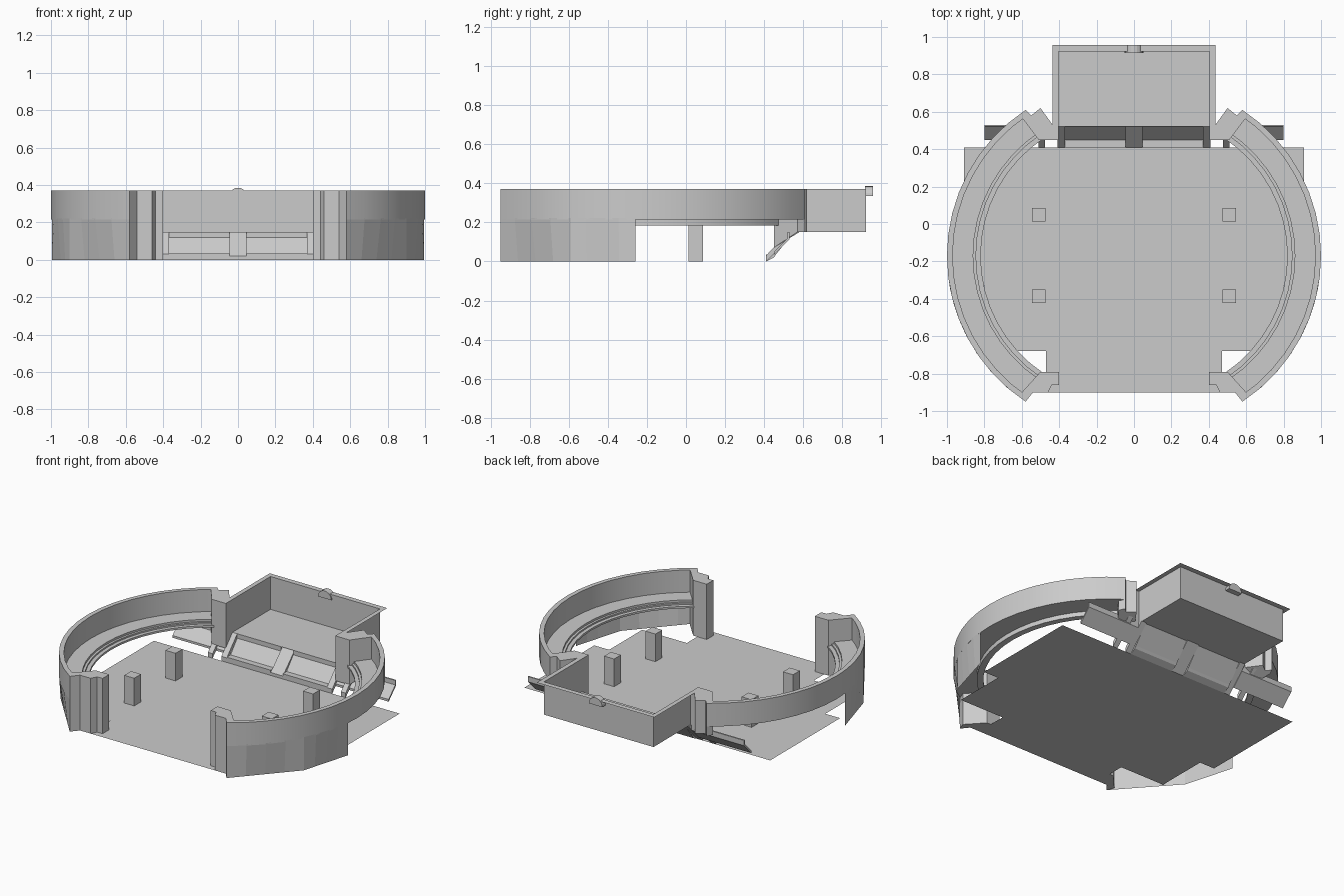
import bpy, bmesh, math

if "Cube" in bpy.data.objects:
    bpy.data.objects.remove(bpy.data.objects["Cube"])

grey = bpy.data.materials.new("plain_grey")
grey.diffuse_color = (0.6, 0.6, 0.6, 1)
grey.use_nodes = True
grey.node_tree.nodes["Principled BSDF"].inputs["Base Color"].default_value = grey.diffuse_color


def make(name, verts, faces, smooth=False):
    """Mesh object from points and faces, with outward normals."""
    me = bpy.data.meshes.new(name)
    me.from_pydata(verts, [], faces)
    bm = bmesh.new()
    bm.from_mesh(me)
    bmesh.ops.recalc_face_normals(bm, faces=bm.faces)
    bm.to_mesh(me)
    bm.free()
    me.materials.append(grey)
    ob = bpy.data.objects.new(name, me)
    bpy.context.collection.objects.link(ob)
    if smooth:
        bpy.ops.object.select_all(action='DESELECT')
        ob.select_set(True)
        bpy.context.view_layer.objects.active = ob
        bpy.ops.object.shade_smooth_by_angle(angle=math.radians(30))
    return ob


def prism(name, bottom, top):
    """Closed solid between two matching outlines."""
    n = len(bottom)
    faces = [tuple(range(n)), tuple(range(n, 2 * n))]
    faces += [(i, (i + 1) % n, n + (i + 1) % n, n + i) for i in range(n)]
    return make(name, bottom + top, faces)


def upright(name, outline, z0, z1):
    return prism(name, [(x, y, z0(y)) for x, y in outline], [(x, y, z1) for x, y in outline])


def across(name, profile, x0, x1):
    """Side profile (y, z) pulled along x."""
    return prism(name, [(x0, y, z) for y, z in profile], [(x1, y, z) for y, z in profile])


def box(name, x0, x1, y0, y1, z0, z1):
    return across(name, [(y0, z0), (y1, z0), (y1, z1), (y0, z1)], x0, x1)


# Curved wall data: arc centre, radius and end angle
CX, CY, R, END = 0.066, -0.17, 0.934, 56.6


def arc(r, deg, z, s):
    a = math.radians(deg)
    return (s * (CX + r * math.cos(a)), CY + r * math.sin(a), z)


# Floor plate with stepped front corners
half = [(0.91, 0.41), (0.91, -0.33), (0.80, -0.33), (0.80, -0.68), (0.47, -0.68), (0.47, -0.90)]
pts = half + [(-x, y) for x, y in reversed(half)]
make("floor", [(x, y, 0) for x, y in pts], [tuple(range(len(pts)))])

ring_section = [(0.934, 0.215), (0.934, 0.37), (0.904, 0.37), (0.904, 0.222), (0.794, 0.222),
                (0.794, 0.208), (0.779, 0.208), (0.779, 0.198), (0.754, 0.198), (0.754, 0.185),
                (0.794, 0.185), (0.794, 0.215)]
back_post = [(0.58, 0.61), (0.55, 0.58), (0.50, 0.62), (0.435, 0.53), (0.405, 0.53),
             (0.405, 0.45), (0.49, 0.45), (0.51, 0.45), (0.60, 0.57)]
front_post = [(0.58, -0.95), (0.54, -0.90), (0.46, -0.90), (0.44, -0.86), (0.40, -0.86),
              (0.40, -0.79), (0.50, -0.79), (0.60, -0.90)]
SEG = 16

for s, side in ((1, "right"), (-1, "left")):
    # Curved wall with inner ledge
    n = len(ring_section)
    verts = [arc(r, -END + 2 * END * i / SEG, z, s)
             for i in range(SEG + 1) for r, z in ring_section]
    faces = [(i * n + k, i * n + (k + 1) % n, (i + 1) * n + (k + 1) % n, (i + 1) * n + k)
             for i in range(SEG) for k in range(n)]
    faces += [tuple(range(n)), tuple(range(SEG * n, SEG * n + n))]
    make("curved_wall_" + side, verts, faces, True)

    # Skirt to the ground at the front, with a coarse lower edge
    verts = []
    for a0, a1 in ((-END, -26.7), (-26.7, -5.5)):
        p, q = arc(R, a0, 0, s), arc(R, a1, 0, s)
        for i in range(5):
            t = i / 4
            verts += [arc(R, a0 + (a1 - a0) * t, 0.222, s),
                      tuple(u + (v - u) * t for u, v in zip(p, q))]
    make("wall_skirt_" + side, verts,
         [(2 * i, 2 * i + 1, 2 * i + 3, 2 * i + 2) for i in range(9) if i != 4])

    # Posts closing the ends of the curved wall
    upright("back_post_" + side, [(s * x, y) for x, y in back_post],
            lambda y: min(0.15, y - 0.38), 0.37)
    upright("front_post_" + side, [(s * x, y) for x, y in front_post], lambda y: 0.0, 0.37)

    # Free-standing floor pillars
    for y, row in ((0.05, "back"), (-0.387, "front")):
        box(f"pillar_{row}_{side}", s * 0.472, s * 0.546, y - 0.036, y + 0.036, 0, 0.185)

    # Sloped panels and their ribs
    across("inner_panel_" + side, [(0.41, 0), (0.41, 0.035), (0.45, 0.035), (0.52, 0.12),
                                   (0.52, 0.15), (0.55, 0.15), (0.46, 0.035), (0.45, 0.02)],
           s * 0.045, s * 0.37)
    across("outer_panel_" + side, [(0.45, 0.035), (0.45, 0.05), (0.52, 0.12), (0.52, 0.15),
                                   (0.53, 0.15), (0.53, 0.115)], s * 0.41, s * 0.80)
    rib = [(0.41, 0), (0.41, 0.03), (0.52, 0.15), (0.56, 0.15)]
    across("inner_rib_" + side, rib, s * 0.37, s * 0.41)
    across("outer_rib_" + side, rib, s * 0.475, s * 0.51)

across("centre_rib", [(0.41, 0), (0.41, 0.02), (0.54, 0.15), (0.56, 0.15)], -0.045, 0.045)

# Back tray: floor, three walls and a thin outward rim
X, Y0, Y1, Z0, Z1 = 0.405, 0.52, 0.922, 0.15, 0.37
RX, RY = 0.435, 0.957
make("tray", [(-X, Y0, Z0), (X, Y0, Z0), (X, Y1, Z0), (-X, Y1, Z0),
              (-X, Y0, Z1), (X, Y0, Z1), (X, Y1, Z1), (-X, Y1, Z1),
              (-RX, Y0, Z1), (RX, Y0, Z1), (RX, RY, Z1), (-RX, RY, Z1)],
     [(0, 1, 2, 3), (1, 2, 6, 5), (2, 3, 7, 6), (3, 0, 4, 7),
      (5, 6, 10, 9), (6, 7, 11, 10), (7, 4, 8, 11)])

# Rounded catch on the tray's rear rim
arch = [(0.05 * math.cos(math.pi * i / 10), 0.335 + 0.05 * math.sin(math.pi * i / 10))
        for i in range(11)]
prism("rear_catch", [(x, 0.915, z) for x, z in arch], [(x, 0.957, z) for x, z in arch])
